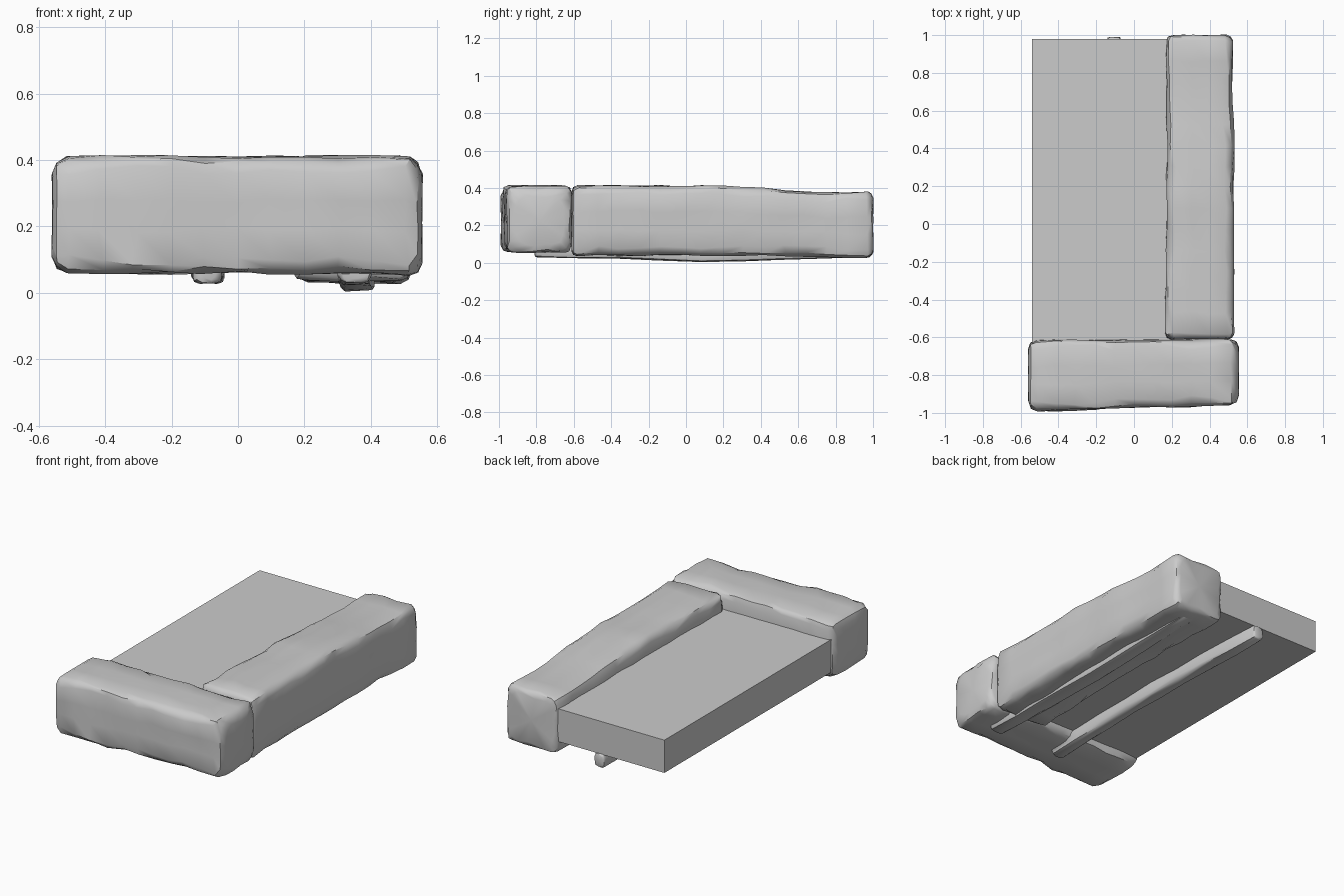
import bpy, bmesh, random

if "Cube" in bpy.data.objects:
    bpy.data.objects.remove(bpy.data.objects["Cube"])


def lerp_station(stations, t):
    """Interpolate the (umin, umax, vmin, vmax) limits along the length."""
    for a, b in zip(stations, stations[1:]):
        if t <= b[0]:
            f = (t - a[0]) / (b[0] - a[0])
            return [p + (q - p) * f for p, q in zip(a[1:], b[1:])]
    return list(stations[-1][1:])


def section(u0, u1, v0, v1, r, n):
    """Rectangle with doubly chamfered corners and n inner points per side."""
    corners = [(u0, v0, 1, 1), (u1, v0, -1, 1), (u1, v1, -1, -1), (u0, v1, 1, -1)]
    corner_pts = []
    for i, (u, v, du, dv) in enumerate(corners):
        tri = [(u, v + dv * r), (u + du * r * .3, v + dv * r * .3), (u + du * r, v)]
        corner_pts.append(tri if i % 2 == 0 else tri[::-1])
    pts = []
    for i, tri in enumerate(corner_pts):
        pts += tri
        a, b = tri[-1], corner_pts[(i + 1) % 4][0]
        for k in range(1, n + 1):
            f = k / (n + 1)
            pts.append((a[0] + (b[0] - a[0]) * f, a[1] + (b[1] - a[1]) * f))
    return pts


def hewn_block(name, axis, stations, r, rough, count, inset, n, seed):
    """Rough block lofted along x or y with rounded ends."""
    rng = random.Random(seed)
    t0, t1 = stations[0][0], stations[-1][0]
    step = (t1 - t0 - 2 * inset) / (count - 1)
    ts = [(t0, inset), (t0 + inset * .3, inset * .3)]
    ts += [(t0 + inset + step * i, 0) for i in range(count)]
    ts += [(t1 - inset * .3, inset * .3), (t1, inset)]
    bm = bmesh.new()
    rings = []
    for t, s in ts:
        u0, u1, v0, v1 = lerp_station(stations, t)
        ring = []
        rr = r * rng.uniform(.6, 1.35)
        for u, v in section(u0 + s, u1 - s, v0 + s, v1 - s, rr, n):
            u += rng.uniform(-rough, rough)
            v += rng.uniform(-rough, rough)
            w = t + rng.uniform(-rough, rough) * (.4 if s else 1.5)
            ring.append(bm.verts.new((w, u, v) if axis == 'x' else (u, w, v)))
        rings.append(ring)
    m = len(rings[0])
    for a, b in zip(rings, rings[1:]):
        for i in range(m):
            j = (i + 1) % m
            bm.faces.new((a[i], a[j], b[j], b[i]))
    # Close both ends with a fan
    for ring in (rings[0], rings[-1]):
        c = sum((v.co for v in ring), ring[0].co * 0) / m
        cv = bm.verts.new(c)
        for i in range(m):
            bm.faces.new((ring[i], ring[(i + 1) % m], cv))
    bmesh.ops.recalc_face_normals(bm, faces=bm.faces)
    return finish(name, bm, True)


def finish(name, bm, smooth):
    me = bpy.data.meshes.new(name)
    bm.to_mesh(me)
    bm.free()
    ob = bpy.data.objects.new(name, me)
    bpy.context.collection.objects.link(ob)
    if smooth:
        bpy.ops.object.select_all(action='DESELECT')
        ob.select_set(True)
        bpy.context.view_layer.objects.active = ob
        bpy.ops.object.shade_smooth_by_angle(angle=.7)
    return ob


# Front edge stone, running along x
hewn_block("front_stone", 'x', [
    (-.56, -.985, -.62, .065, .405),
    (-.48, -.99, -.615, .06, .41),
    (.0, -.97, -.615, .06, .41),
    (.30, -.965, -.61, .06, .41),
    (.48, -.955, -.61, .06, .41),
    (.555, -.955, -.61, .05, .40)], .045, .006, 11, .045, 2, 3)

# Side edge stone, running along y
hewn_block("side_stone", 'y', [
    (-.61, .165, .53, .035, .41),
    (-.4, .17, .525, .04, .41),
    (.2, .175, .525, .04, .41),
    (.45, .175, .53, .04, .395),
    (.6, .175, .52, .035, .38),
    (1.0, .175, .52, .03, .375)], .04, .006, 15, .03, 2, 8)

# Flat slab enclosed by the two stones
bm = bmesh.new()
bmesh.ops.create_cube(bm, size=1)
x0, x1, y0, y1, z0, z1 = -.54, .35, -.8, .98, .11, .31
for v in bm.verts:
    v.co = (x0 + (v.co.x + .5) * (x1 - x0), y0 + (v.co.y + .5) * (y1 - y0),
            z0 + (v.co.z + .5) * (z1 - z0))
finish("floor_slab", bm, False)

# Two wooden runners underneath
hewn_block("middle_runner", 'y', [
    (-.80, -.135, -.05, .03, .115), (0, -.115, -.04, .03, .12),
    (.5, -.13, -.05, .03, .12), (.99, -.14, -.07, .03, .115)],
    .02, .003, 9, .012, 0, 5)
hewn_block("side_runner", 'y', [
    (-.81, .30, .40, .03, .09), (-.3, .30, .40, .02, .09),
    (.1, .31, .41, .004, .08), (.6, .31, .41, .02, .09),
    (.97, .31, .40, .03, .09)], .02, .003, 9, .012, 0, 6)
